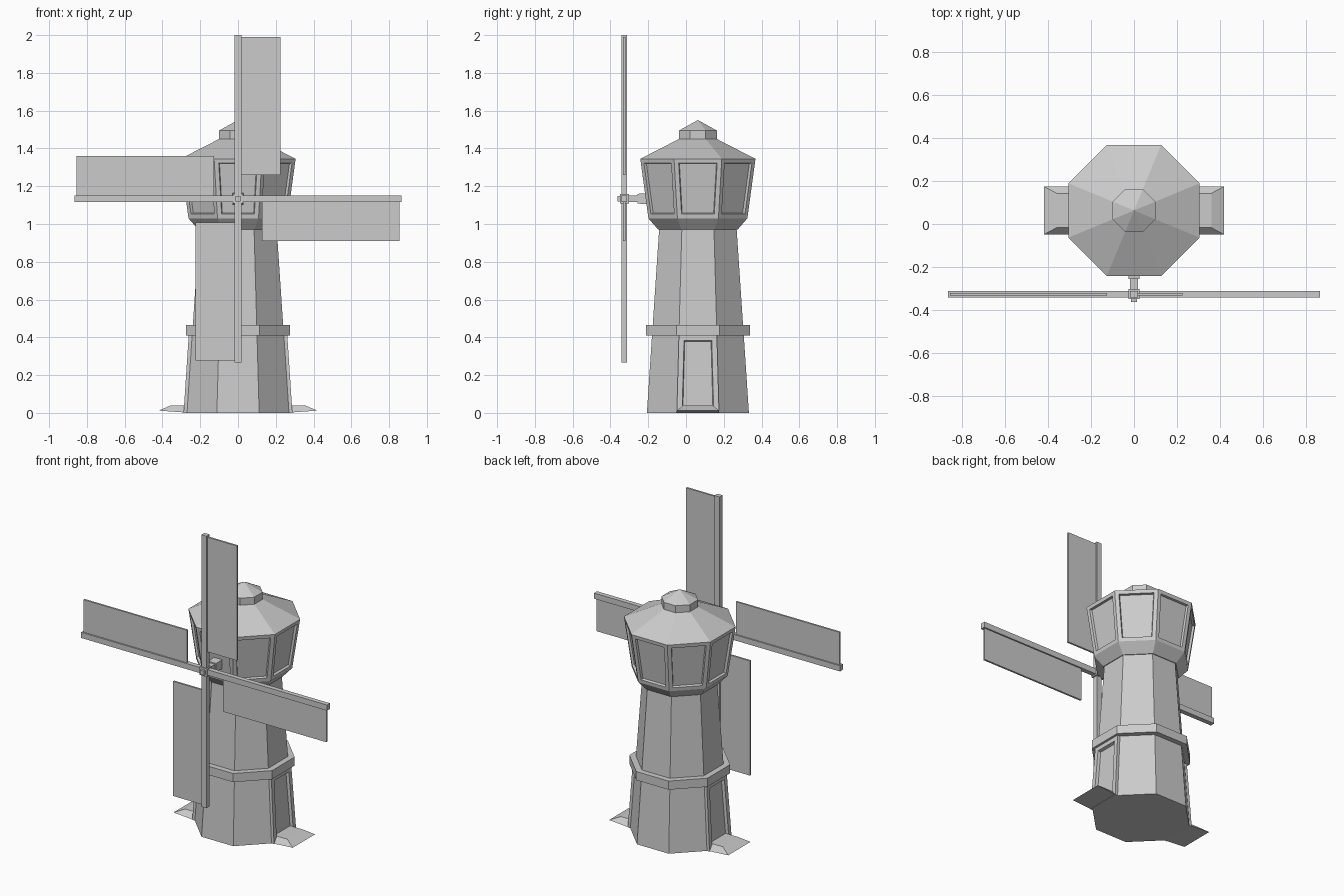
import bpy, bmesh, math
from mathutils import Matrix, Vector

default = bpy.data.objects.get("Cube")
if default:
    bpy.data.objects.remove(default)

grey = bpy.data.materials.new("plain grey")
grey.use_nodes = True
GREY = (0.6, 0.6, 0.6, 1)
grey.diffuse_color = GREY
grey.node_tree.nodes["Principled BSDF"].inputs["Base Color"].default_value = GREY

TOWER_Y = 0.063
HUB = Vector((0, -0.327, 1.134))


def finish(bm, name):
    bmesh.ops.recalc_face_normals(bm, faces=bm.faces)
    mesh = bpy.data.meshes.new(name)
    bm.to_mesh(mesh)
    bm.free()
    mesh.materials.append(grey)
    obj = bpy.data.objects.new(name, mesh)
    bpy.context.collection.objects.link(obj)
    return obj


def octagon_stack(profile):
    """Eight-sided body from (apothem, height) pairs, flat side to the front."""
    bm = bmesh.new()
    rings = []
    for apothem, z in profile:
        r = apothem / math.cos(math.pi / 8)
        angles = [(k + 0.5) * math.pi / 4 for k in range(8)]
        rings.append([bm.verts.new((r * math.cos(a), TOWER_Y + r * math.sin(a), z))
                      for a in angles])
    for low, high in zip(rings, rings[1:]):
        for k in range(8):
            n = (k + 1) % 8
            bm.faces.new((low[k], low[n], high[n], high[k]))
    bm.faces.new(rings[0][::-1])
    bm.faces.new(rings[-1])
    bm.normal_update()
    return bm


def recess(bm, faces, border, depth):
    """Sink a framed panel into each face."""
    bmesh.ops.inset_individual(bm, faces=faces, thickness=border, use_even_offset=True)
    bmesh.ops.inset_individual(bm, faces=faces, thickness=0.004, depth=-depth,
                               use_even_offset=True)


def box(name, low, high, turn=0.0, taper=None):
    """Box between two corners relative to the hub, turned about the axle."""
    bm = bmesh.new()
    low, high = Vector(low), Vector(high)
    bmesh.ops.create_cube(bm, size=1)
    for v in bm.verts:
        v.co = Vector((v.co[i] + 0.5) * (high[i] - low[i]) + low[i] for i in range(3))
        if taper and v.co.y < (low.y + high.y) / 2:
            v.co.x *= taper
            v.co.z *= taper
    spin = Matrix.Translation(HUB) @ Matrix.Rotation(turn, 4, 'Y')
    bmesh.ops.transform(bm, matrix=spin, verts=bm.verts)
    return finish(bm, name)


# Tower with a raised band and framed doorways on both sides
tower = octagon_stack([(0.27, 0), (0.243, 0.41), (0.275, 0.41), (0.275, 0.465),
                       (0.239, 0.465), (0.205, 0.975)])
sides = [f for f in tower.faces if abs(f.normal.x) > 0.9 and f.calc_center_median().z < 0.3]
frames = bmesh.ops.extrude_discrete_faces(tower, faces=sides)["faces"]
for f in frames:
    out = math.copysign(0.018, f.calc_center_median().x)
    bmesh.ops.translate(tower, verts=f.verts, vec=(out, 0, 0))
tower.normal_update()
recess(tower, frames, 0.028, 0.018)
finish(tower, "tower")

# Cabin with a window in every wall
cabin = octagon_stack([(0.21, 0.97), (0.262, 1.03), (0.305, 1.345)])
walls = [f for f in cabin.faces if len(f.verts) == 4 and f.calc_center_median().z > 1.1]
recess(cabin, walls, 0.023, 0.014)
finish(cabin, "cabin")

# Roof and its small cap
finish(octagon_stack([(0.305, 1.345), (0.1, 1.45)]), "roof")
finish(octagon_stack([(0.1, 1.445), (0.1, 1.495), (0.001, 1.55)]), "roof_cap")

# Sloped doorsteps
for side, name in ((1, "left_doorstep"), (-1, "right_doorstep")):
    bm = bmesh.new()
    rings = []
    for x, half, z in ((0.25, 0.112, 0), (0.42, 0.112, 0.012),
                       (0.36, 0.08, 0.038), (0.25, 0.08, 0.038)):
        rings.append([bm.verts.new((side * x, TOWER_Y + s * half, z)) for s in (-1, 1)])
    for a, b in zip(rings, rings[1:] + rings[:1]):
        bm.faces.new((a[0], a[1], b[1], b[0]))
    for s in (0, 1):
        bm.faces.new([r[s] for r in rings])
    finish(bm, name)

# Axle, collar and hub
box("axle", (-0.018, 0, -0.018), (0.018, 0.13, 0.018))
box("axle_collar", (-0.03, 0.07, -0.03), (0.03, 0.125, 0.03), taper=0.85)
box("hub", (-0.026, -0.022, -0.026), (0.026, 0.024, 0.026))
box("hub_tip", (-0.014, -0.036, -0.014), (0.014, 0, 0.014))

# Four spars, each with a sail on its clockwise side
for k, place in enumerate(("top", "left", "bottom", "right")):
    turn = k * math.pi / 2
    box(place + "_spar", (-0.018, -0.015, 0.01), (0.018, 0.015, 0.866), turn)
    box(place + "_sail", (0.014, -0.006, 0.126), (0.225, 0.006, 0.856), turn)
